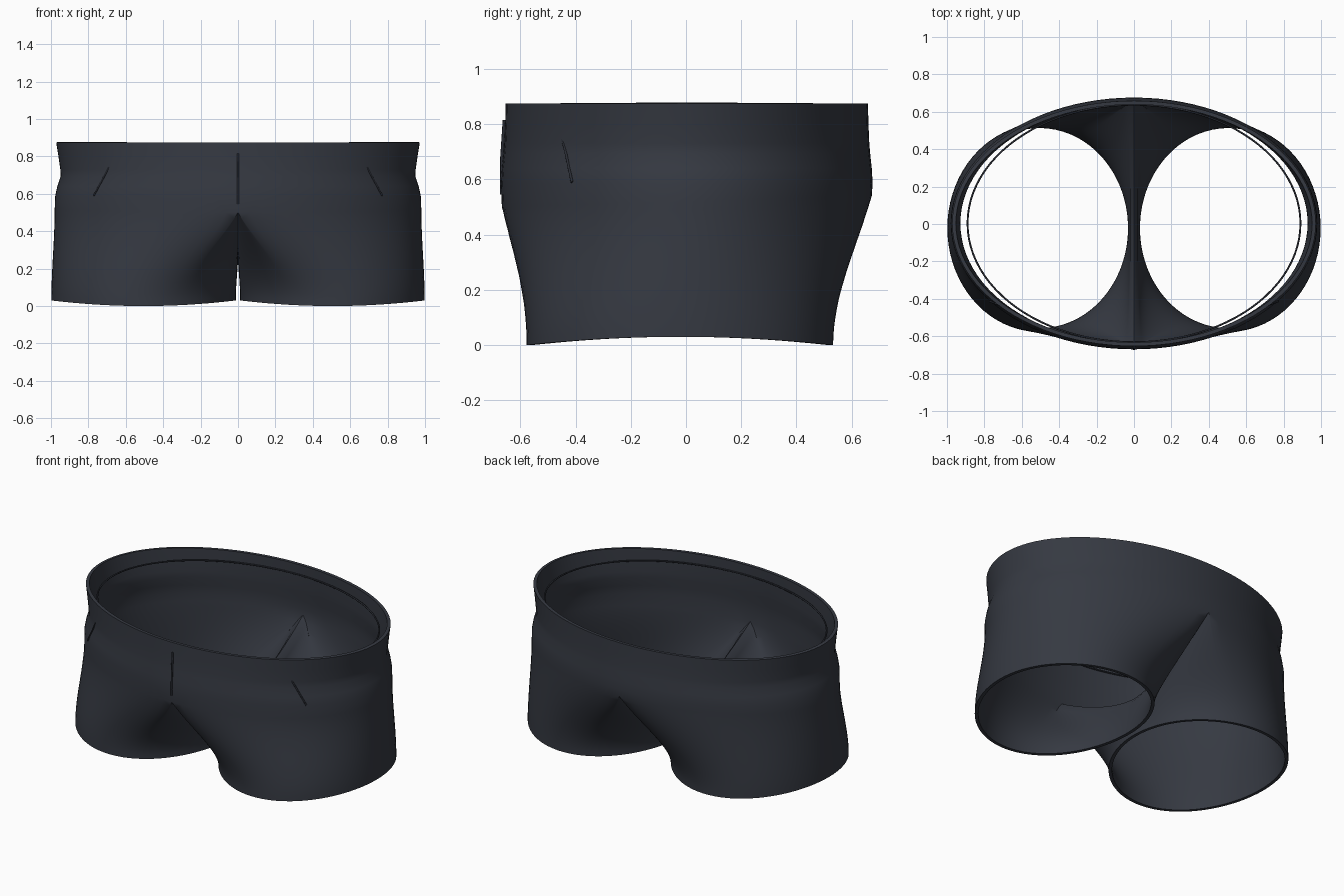
import bpy, bmesh, math
from mathutils import Vector

if "Cube" in bpy.data.objects:
    bpy.data.objects.remove(bpy.data.objects["Cube"])

UP = Vector((0, 0, 1))
N_OUT, N_IN, ROWS = 48, 40, 16     # outer columns, inner-leg columns, leg rows
T0 = math.radians(115)             # hem angle where the outer and inner leg meet
CROTCH = 0.24

def material(name, rgb):
    m = bpy.data.materials.new(name)
    m.diffuse_color = (*rgb, 1)
    m.use_nodes = True
    m.node_tree.nodes["Principled BSDF"].inputs["Base Color"].default_value = m.diffuse_color
    return m

cloth = material("dark_cloth", (0.036, 0.041, 0.054))
thread = material("dark_stitch", (0.022, 0.025, 0.034))

def hem(t):
    return Vector((0.505 + 0.493 * math.cos(t), -0.022 + 0.555 * math.sin(t),
                   0.03 * math.cos(t) ** 2))

def hip_z(s):
    return 0.52 + 0.02 * s

def column(i):
    """Hem point, upper end and upper tangent of one leg column."""
    if i <= N_OUT:
        f = i / N_OUT * 2 - 1
        h, a = hem(f * T0), f * math.pi / 2
        m = Vector((0.98 * math.cos(a), 0.003 + 0.67 * math.sin(a), hip_z(math.sin(a))))
        w = max(0, math.cos(a)) ** 0.5
    else:
        f = (i - N_OUT) / N_IN
        h = hem(T0 + f * (2 * math.pi - 2 * T0))
        c = math.cos(f * math.pi)
        m = Vector((0, 0.003 + 0.67 * c, CROTCH + (hip_z(c) - CROTCH) * abs(c) ** 1.6))
        w = 0
    if i in (0, N_OUT):
        m.x = 0
    return h, m, (m - h).lerp(UP * (m.z - h.z), w)

def leg_point(h, m, tan, v):
    rise = UP * (m.z - h.z)
    return (h * (2*v**3 - 3*v**2 + 1) + m * (3*v**2 - 2*v**3)
            + rise * (v**3 - 2*v**2 + v) + tan * (v**3 - v**2))

# Shorts: one leg with half the pelvis, mirrored
bm = bmesh.new()
total = N_OUT + N_IN
cols = []
for i in range(total):
    h, m, tan = column(i)
    cols.append([bm.verts.new(leg_point(h, m, tan, j / ROWS)) for j in range(ROWS + 1)])
pelvis = [(0.978, 0.673, 0.585), (0.966, 0.67, 0.64), (0.948, 0.664, 0.695),
          (0.950, 0.661, 0.73), (0.960, 0.658, 0.80), (0.972, 0.656, 0.875)]
for i in range(N_OUT + 1):
    a = (i / N_OUT - 0.5) * math.pi
    for rx, ry, z in pelvis:
        x = 0 if i in (0, N_OUT) else rx * math.cos(a)
        cols[i].append(bm.verts.new((x, 0.003 + ry * math.sin(a), z)))
for i in range(total):
    p, q = cols[i], cols[(i + 1) % total]
    top = len(p) - 1 if i < N_OUT else ROWS
    for j in range(top):
        bm.faces.new((p[j], q[j], q[j + 1], p[j + 1]))
mesh = bpy.data.meshes.new("shorts")
bm.to_mesh(mesh)
bm.free()
shorts = bpy.data.objects.new("shorts", mesh)
bpy.context.collection.objects.link(shorts)
mesh.materials.append(cloth)
bpy.context.view_layer.objects.active = shorts
shorts.select_set(True)
mir = shorts.modifiers.new("mirror", 'MIRROR')
mir.use_mirror_merge = True
mir.merge_threshold = 0.0005
sol = shorts.modifiers.new("thickness", 'SOLIDIFY')
sol.thickness, sol.offset = 0.02, -1
for mod in ("mirror", "thickness"):
    bpy.ops.object.modifier_apply(modifier=mod)
bpy.ops.object.shade_smooth_by_angle(angle=math.radians(40))

def cord(name, pts, radius, closed=False):
    cu = bpy.data.curves.new(name, 'CURVE')
    cu.dimensions = '3D'
    cu.bevel_depth, cu.bevel_resolution, cu.use_fill_caps = radius, 2, True
    sp = cu.splines.new('POLY')
    sp.points.add(len(pts) - 1)
    for p, co in zip(sp.points, pts):
        p.co = (*co, 1)
    sp.use_cyclic_u = closed
    cu.materials.append(thread)
    ob = bpy.data.objects.new(name, cu)
    bpy.context.collection.objects.link(ob)

# Fly seam, pocket seams and inner waistband seam
cord("fly_seam", [(0, -0.668, 0.545), (0, -0.667, 0.68), (0, -0.658, 0.815)], 0.006)
for side, sx in (("left", -1), ("right", 1)):
    cord("pocket_seam_" + side,
         [(sx * 0.665, -0.458, 0.79), (sx * 0.717, -0.434, 0.69), (sx * 0.772, -0.413, 0.59)], 0.005)
ring = [k * math.tau / 96 for k in range(96)]
cord("waistband_seam", [(0.89 * math.cos(a), 0.003 + 0.635 * math.sin(a), 0.81) for a in ring],
     0.005, True)
